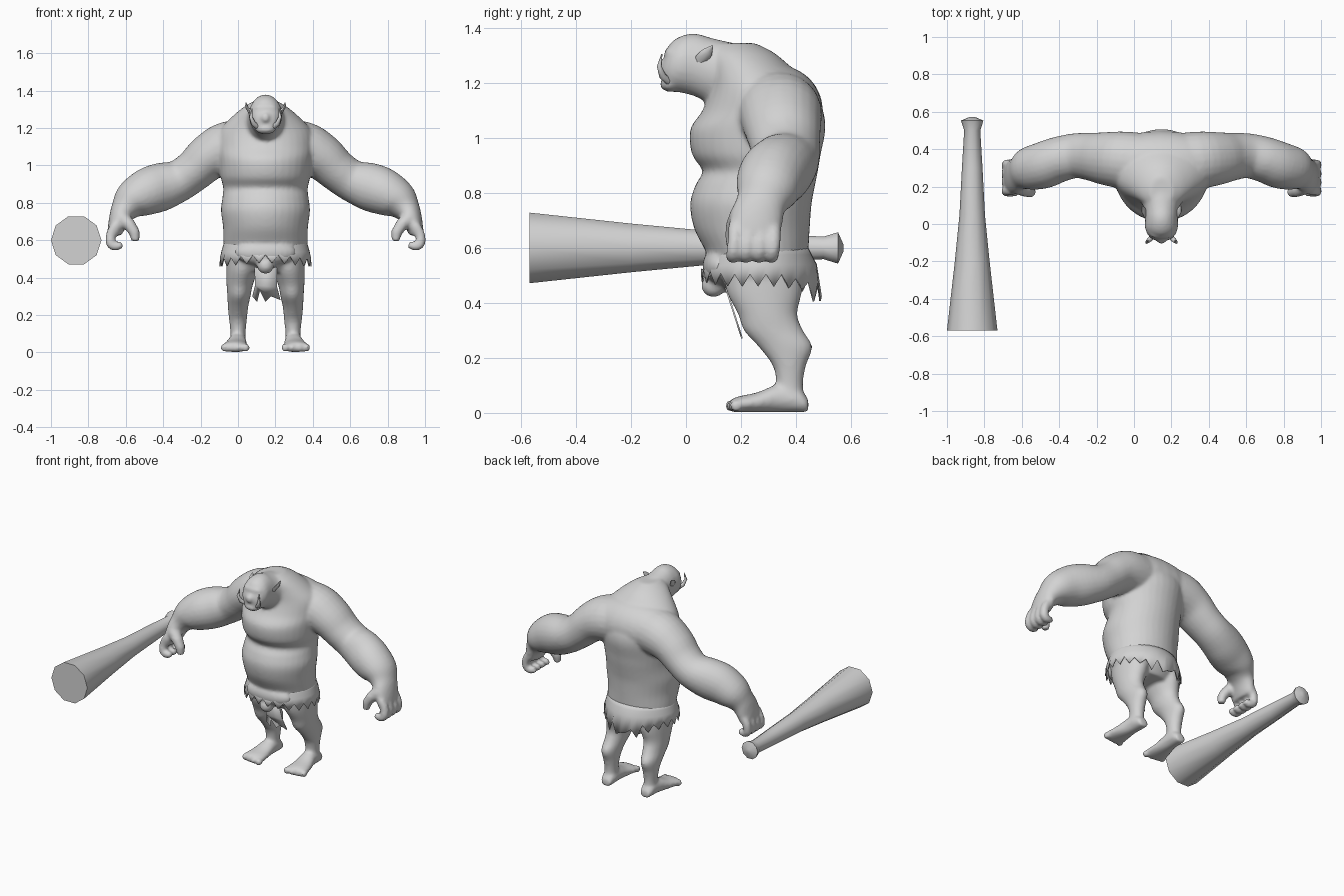
import bpy, bmesh, math
from mathutils import Vector, Matrix

if "Cube" in bpy.data.objects:
    bpy.data.objects.remove(bpy.data.objects["Cube"])

CX = 0.147  # centre line of the figure
X, Y, Z = Vector((1, 0, 0)), Vector((0, 1, 0)), Vector((0, 0, 1))

grey = bpy.data.materials.new("plain_grey")
grey.use_nodes = True
grey.diffuse_color = (0.65, 0.65, 0.65, 1)
grey.node_tree.nodes["Principled BSDF"].inputs["Base Color"].default_value = grey.diffuse_color


def smoothed(rings, steps=4):
    """Add in-between rings along a smooth curve through the given ones."""
    p = [Vector(r) for r in rings]
    out = []
    for i in range(len(p) - 1):
        a, b, c, d = p[max(i - 1, 0)], p[i], p[i + 1], p[min(i + 2, len(p) - 1)]
        for k in range(steps):
            t = k / steps
            out.append(b + (c - a) * (t / 2) + (2 * a - 5 * b + 4 * c - d) * (t * t / 2)
                       + (3 * b - 3 * c + d - a) * (t ** 3 / 2))
    return out + [p[-1]]


def tube(bm, rings, hint=Y, flat=None, side=1, sides=24):
    """Loft rings of (x, y, z, radius along hint, other radius)."""
    centres = [Vector((CX + side * r[0], r[1], r[2])) for r in rings]
    loops = []
    for i, r in enumerate(rings):
        t = flat or (centres[min(i + 1, len(rings) - 1)] - centres[max(i - 1, 0)]).normalized()
        a = (hint - t * hint.dot(t)).normalized()
        b = t.cross(a)
        angles = [2 * math.pi * k / sides for k in range(sides)]
        loops.append([bm.verts.new(centres[i] + a * r[3] * math.cos(w) + b * r[4] * math.sin(w))
                      for w in angles])
    faces = [bm.faces.new(loops[0]), bm.faces.new(loops[-1])]
    for lo, hi in zip(loops, loops[1:]):
        for k in range(sides):
            j = (k + 1) % sides
            faces.append(bm.faces.new((lo[k], lo[j], hi[j], hi[k])))
    bmesh.ops.recalc_face_normals(bm, faces=faces)


def blob(bm, x, y, z, rx, ry, rz):
    m = Matrix.Translation((CX + x, y, z)) @ Matrix.Diagonal((rx, ry, rz, 1))
    bmesh.ops.create_uvsphere(bm, u_segments=28, v_segments=18, radius=1, matrix=m)


def finish(bm, name, angle=60):
    mesh = bpy.data.meshes.new(name)
    bm.to_mesh(mesh)
    bm.free()
    mesh.materials.append(grey)
    ob = bpy.data.objects.new(name, mesh)
    bpy.context.collection.objects.link(ob)
    bpy.ops.object.select_all(action='DESELECT')
    bpy.context.view_layer.objects.active = ob
    ob.select_set(True)
    bpy.ops.object.shade_smooth_by_angle(angle=math.radians(angle))
    return ob


body = bmesh.new()

# Torso: (height, front, back, half width)
torso = [(.43, .16, .40, .16), (.50, .10, .44, .215), (.58, .075, .445, .224),
         (.67, .03, .45, .227), (.76, .015, .457, .238), (.83, .035, .47, .23),
         (.88, .06, .48, .226), (.94, .022, .49, .24), (1.03, .015, .507, .25),
         (1.10, .06, .498, .26), (1.18, .09, .46, .25), (1.25, .09, .39, .19),
         (1.31, .08, .32, .12), (1.345, .10, .25, .06)]
tube(body, smoothed([(0, (f + b) / 2, z, w, (b - f) / 2) for z, f, b, w in torso]), X, Z, sides=36)
blob(body, 0, .33, 1.10, .34, .168, .165)  # upper back

# Neck and head: (depth, bottom, top, half width)
head = [(.24, 1.10, 1.33, .15), (.10, 1.12, 1.362, .10), (.035, 1.15, 1.38, .088),
        (-.02, 1.165, 1.37, .088), (-.06, 1.17, 1.34, .072), (-.085, 1.20, 1.28, .045)]
tube(body, smoothed([(0, y, (b + t) / 2, w, (t - b) / 2) for y, b, t, w in head]), X, Y)
blob(body, 0, -.055, 1.31, .065, .025, .018)   # brow
blob(body, 0, -.085, 1.255, .024, .022, .028)  # nose
blob(body, 0, -.055, 1.195, .055, .04, .028)   # jaw
blob(body, 0, .125, .535, .165, .065, .07)     # belly fold
blob(body, 0, .10, .465, .045, .045, .045)     # groin

for s in (-1, 1):
    # Arm from shoulder to palm
    tube(body, smoothed([
        (.04, .31, 1.10, .17, .15), (.20, .34, 1.09, .155, .145),
        (.30, .35, 1.045, .142, .126), (.38, .36, .975, .128, .112),
        (.46, .365, .92, .12, .112), (.55, .345, .888, .122, .128),
        (.63, .315, .86, .125, .126), (.71, .295, .815, .115, .105),
        (.755, .275, .765, .092, .074), (.78, .26, .72, .095, .057),
        (.80, .25, .66, .095, .044), (.805, .25, .63, .085, .035)]), side=s)
    # Fingers curling inward, and thumb
    for i in range(4):
        y = .178 + .047 * i
        tube(body, smoothed([(.80, y, .68, .027, .027), (.825, y, .635, .027, .027),
                             (.828, y - .005, .585, .027, .027), (.80, y - .008, .568, .025, .025),
                             (.765, y - .01, .578, .018, .018)]), side=s, sides=12)
    tube(body, [(.77, .20, .72, .042, .042), (.725, .18, .68, .037, .034),
                (.70, .172, .64, .032, .03), (.695, .17, .595, .022, .022)], side=s, sides=12)
    # Leg
    tube(body, smoothed([(.11, .28, .54, .10, .15), (.125, .285, .44, .085, .137),
                         (.138, .297, .36, .07, .108), (.142, .318, .30, .062, .108),
                         (.147, .362, .24, .054, .098), (.147, .376, .17, .047, .06),
                         (.147, .377, .10, .04, .049), (.147, .38, .03, .042, .055)]), X, Z, s)
    # Foot: (depth, top, half width, centre)
    foot = [(.445, .05, .032, .147), (.41, .09, .044, .147), (.34, .105, .048, .15),
            (.26, .075, .062, .158), (.19, .06, .074, .162), (.165, .05, .066, .162)]
    tube(body, smoothed([(x, y, (t + .002) / 2, w, (t - .002) / 2) for y, t, w, x in foot]), X, Y, s)
    for i in range(4):
        blob(body, s * (.105 + .038 * i), .165 + .006 * i, .026, .021, .024, .023)

# Fuse all the flesh into one smooth skin
skin = finish(body, "body")
remesh = skin.modifiers.new("fuse", 'REMESH')
remesh.mode = 'VOXEL'
remesh.voxel_size = 0.01
remesh.use_smooth_shade = True
soften = skin.modifiers.new("soften", 'SMOOTH')
soften.factor = 0.5
soften.iterations = 6
for m in ("fuse", "soften"):
    bpy.ops.object.modifier_apply(modifier=m)
bpy.ops.object.shade_smooth()

# Ears and tusks
for s, label in ((-1, "right"), (1, "left")):
    ear = bmesh.new()
    tube(ear, [(.07, .045, 1.265, .012, .012), (.085, .058, 1.288, .026, .01),
               (.10, .078, 1.312, .02, .008), (.105, .097, 1.335, .003, .003)], Y, side=s, sides=8)
    finish(ear, label + "_ear")
    tusk = bmesh.new()
    tube(tusk, [(.04, -.06, 1.205, .015, .015), (.065, -.085, 1.225, .013, .013),
                (.078, -.097, 1.26, .009, .009), (.072, -.088, 1.305, .002, .002)], Y, side=s, sides=8)
    finish(tusk, label + "_tusk")


def cloth(bm, name):
    ob = finish(bm, name)
    ob.modifiers.new("thickness", 'SOLIDIFY').thickness = 0.006
    bpy.ops.object.modifier_apply(modifier="thickness")


# Loincloth with a jagged hem: raised under the belly, hanging low at the back
skirt = bmesh.new()
N = 44
rows = []
for row in range(4):
    loop = []
    for k in range(N):
        w = 2 * math.pi * k / N
        back = max(0, math.sin(w)) ** 4
        front = max(0, -math.sin(w)) ** 4
        z = .61 - .035 * row - .02 * front
        if row == 3:
            z = .46 + (.045 if k % 2 else 0) - back * (.03 + .025 * (k % 3)) + .02 * front
        grow = .010 * row
        loop.append(skirt.verts.new((CX + (.216 + grow) * math.cos(w),
                                     .262 + (.178 + grow + .008 * row * back) * math.sin(w), z)))
    rows.append(loop)
for up, low in zip(rows, rows[1:]):
    for k in range(N):
        j = (k + 1) % N
        skirt.faces.new((low[k], low[j], up[j], up[k]))
cloth(skirt, "loincloth")

# Torn flap hanging between the legs
flap = bmesh.new()
outline = [(-.06, .46), (-.055, .36), (-.07, .30), (-.045, .27), (-.03, .33),
           (0, .27), (.03, .30), (.08, .28), (.062, .35), (.06, .46)]
flap.faces.new([flap.verts.new((CX + x, .14 + (.46 - z) * .32, z)) for x, z in outline])
cloth(flap, "front_flap")

# Ten-sided club lying along the depth axis: (depth, radius)
club = bmesh.new()
profile = [(-.57, .135), (-.2, .093), (.05, .068), (.30, .055), (.50, .043), (.553, .06), (.572, .015)]
tube(club, [(-.865 - CX, y, .60, r, r) for y, r in profile], X, Y, sides=10)
finish(club, "club", 40)
